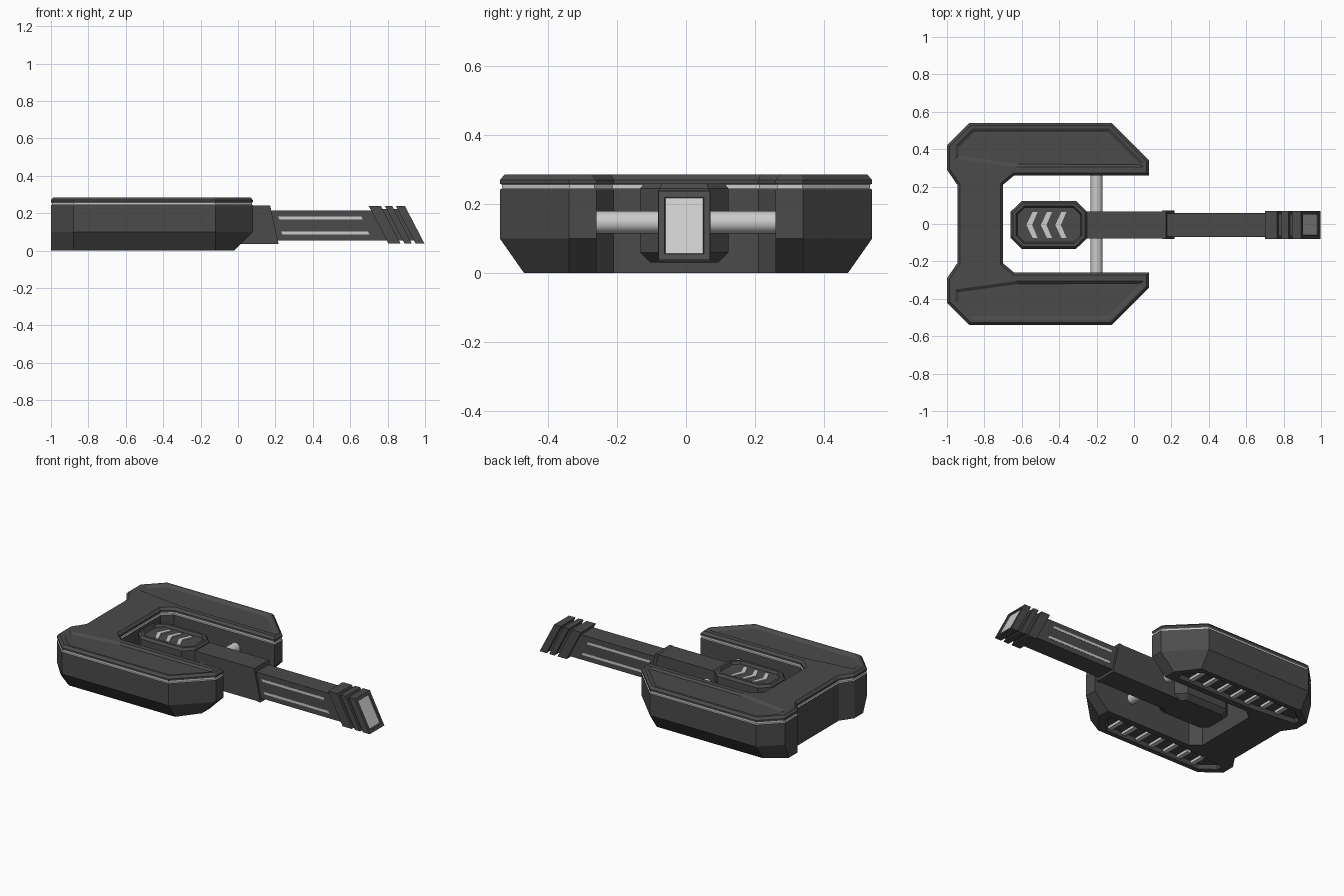
import bpy, bmesh, math
from mathutils import Vector

if "Cube" in bpy.data.objects:
    bpy.data.objects.remove(bpy.data.objects["Cube"])


def material(name, v):
    m = bpy.data.materials.new(name)
    m.diffuse_color = (v, v, v, 1)
    m.use_nodes = True
    m.node_tree.nodes["Principled BSDF"].inputs["Base Color"].default_value = m.diffuse_color
    return m


DARK, LIGHT = material("dark_grey", 0.07), material("light_grey", 0.55)
HANDLE_Y = -0.005


def loft(name, rings, light=(), y=0, holes=((), ())):
    """Skin closed rings and cap both ends; 'light' lists pale bands (-1 = last cap).
    'holes' holds the sunken trays (rim ring, floor ring) of the first and last cap."""
    bm = bmesh.new()

    def skin(rings, light=()):
        vs = [[bm.verts.new(p) for p in r] for r in rings]
        n = len(vs[0])
        for k in range(len(vs) - 1):
            for i in range(n):
                j = (i + 1) % n
                f = bm.faces.new((vs[k][i], vs[k][j], vs[k + 1][j], vs[k + 1][i]))
                f.material_index = int(k in light)
        return vs

    vs = skin(rings, light)
    for ring, trays, mat in ((vs[0], holes[0], 0), (vs[-1], holes[1], int(-1 in light))):
        if not trays:
            bm.faces.new(ring).material_index = mat
            continue
        loops = [ring]
        for tray in trays:
            t = skin(tray)
            bm.faces.new(t[-1])
            loops.append(t[0])
        edges = [bm.edges.get((r[i - 1], r[i])) for r in loops for i in range(len(r))]
        bmesh.ops.triangle_fill(bm, edges=edges, use_beauty=True)
    bmesh.ops.recalc_face_normals(bm, faces=bm.faces)
    me = bpy.data.meshes.new(name)
    bm.to_mesh(me)
    bm.free()
    me.materials.append(DARK)
    me.materials.append(LIGHT)
    o = bpy.data.objects.new(name, me)
    o.location.y = y
    bpy.context.collection.objects.link(o)
    return o


def inset(pts, d):
    """Move every edge of a 2D polygon inwards by d."""
    n = len(pts)
    area = sum(pts[i][0] * pts[(i + 1) % n][1] - pts[(i + 1) % n][0] * pts[i][1] for i in range(n))
    s = 1 if area > 0 else -1
    out = []
    for i in range(n):
        a, b, c = (Vector(pts[(i + k) % n]) for k in (-1, 0, 1))
        e, f = (b - a).normalized(), (c - b).normalized()
        n1, n2 = Vector((-e.y, e.x)) * s, Vector((-f.y, f.x)) * s
        p = b + (n1 + n2) * d / (1 + n1.dot(n2))
        out.append((p.x, p.y))
    return out


def at(pts, z):
    return [(x, y, z) for x, y in pts]


def flip(pts, s):
    return [(x, s * y) for x, y in pts]


def mirror(half):
    return half + flip(half[::-1], -1)


def side_prism(name, prof, y0, y1, light=(), y=0):
    return loft(name, [[(x, v, z) for x, z in prof] for v in (y0, y1)], light, y)


# U-shaped body: tapered underside, pale groove, chamfered rim, trays above and below the arms
outline = mirror([(-.945, .21), (-1, .29), (-1, .42), (-.88, .54), (-.12, .54),
                  (.08, .34), (.08, .26), (-.64, .26), (-.70, .21)])
base = mirror([(-.945, .21), (-1, .29), (-1, .38), (-.88, .47), (-.12, .47),
               (-.02, .34), (-.02, .26), (-.64, .26), (-.70, .21)])
top_tray = [(-.955, .35), (-.955, .42), (-.865, .51), (-.13, .51), (.05, .33), (.05, .305), (-.63, .305)]
top_floor = [(-.937, .365), (-.937, .413), (-.857, .492), (-.137, .492), (.03, .325), (.03, .317), (-.62, .321)]
under_tray = [(-.95, .33), (-.95, .37), (-.86, .44), (-.16, .44), (-.08, .36), (-.08, .30), (-.64, .30)]
trays = [[], []]
for s in (1, -1):
    p = flip(under_tray, s)
    trays[0].append([at(p, 0), at(inset(p, .012), .025)])
    trays[1].append([at(flip(top_tray, s), .285), at(flip(top_floor, s), .273)])
loft("body", [at(base, 0), at(outline, .10), at(outline, .242),
              at(inset(outline, .006), .245), at(inset(outline, .006), .256),
              at(outline, .259), at(outline, .27), at(inset(outline, .014), .285)],
     light=(2, 3, 4), holes=trays)

# pale slats under each arm
for s, side in ((1, "left"), (-1, "right")):
    for i in range(7):
        x = -.82 + i * .105
        slat = flip([(x, .312), (x + .028, .312), (x + .028, .43), (x, .43)], s)
        if i < 2:
            slat = flip([(x, .335), (x + .028, .335), (x + .028, .43), (x, .43)], s)
        loft(f"{side}_slat_{i + 1}", [at(slat, .03), at(slat, .008)], light=(0, -1))

# cross axle
bpy.ops.mesh.primitive_cylinder_add(vertices=32, radius=.032, depth=.54,
                                    location=(-.2, 0, .147), rotation=(math.pi / 2, 0, 0))
axle = bpy.context.object
axle.name = "axle"
axle.data.materials.append(LIGHT)
bpy.ops.object.shade_smooth_by_angle()

# octagonal handle head with sunken top
head = mirror([(-.66, .07), (-.60, .128), (-.31, .128), (-.25, .07)])
loft("handle_head", [at(inset(head, .03), .03), at(head, .06), at(head, .245),
                     at(inset(head, .012), .26), at(inset(head, .028), .26),
                     at(inset(head, .036), .243)], y=HANDLE_Y)

# chevrons on the head
for i in range(3):
    x = -.575 + i * .077
    a = [(x + .033, .07), (x, .0), (x + .033, -.07), (x + .06, -.07), (x + .03, 0), (x + .06, .07)]
    loft(f"chevron_{i + 1}", [at(a, .235), at(a, .249)], light=(0, -1), y=HANDLE_Y)

# handle sleeve and shaft
side_prism("handle_sleeve", [(-.30, .035), (.215, .035), (.17, .24), (-.30, .24)], -.073, .073, y=HANDLE_Y)
side_prism("sleeve_collar", [(.195, .034), (.217, .034), (.172, .241), (.15, .241)],
           -.076, .076, y=HANDLE_Y)
side_prism("handle_shaft", [(.15, .055), (.80, .055), (.72, .215), (.15, .215)], -.062, .062, y=HANDLE_Y)

# pale strips on both shaft sides
for s, side in ((1, "back"), (-1, "front")):
    for z, x0, x1 in ((.165, .215, .66), (.087, .23, .695)):
        prof = [(x0 + .008, z), (x1 + .008, z), (x1, z + .016), (x0, z + .016)]
        side_prism(f"{side}_strip", prof, s * .055, s * .0635, light=(0, -1), y=HANDLE_Y)


# slanted ribbed grip
def slanted(x, d=0.0):
    z0, z1, w = .037 + d, .237 - d, .075 - d
    return [(x + .52 * (.237 - z), v, z) for v, z in ((-w, z0), (w, z0), (w, z1), (-w, z1))]


loft("grip_core", [slanted(.71, .016), slanted(.87, .016)], y=HANDLE_Y)
for i, (a, b) in enumerate(((.70, .765), (.787, .825))):
    loft(f"grip_rib_{i + 1}", [slanted(a), slanted(b)], y=HANDLE_Y)
loft("grip_end", [slanted(.845), slanted(.893), slanted(.893, .018), slanted(.884, .02)],
     light=(-1,), y=HANDLE_Y)
